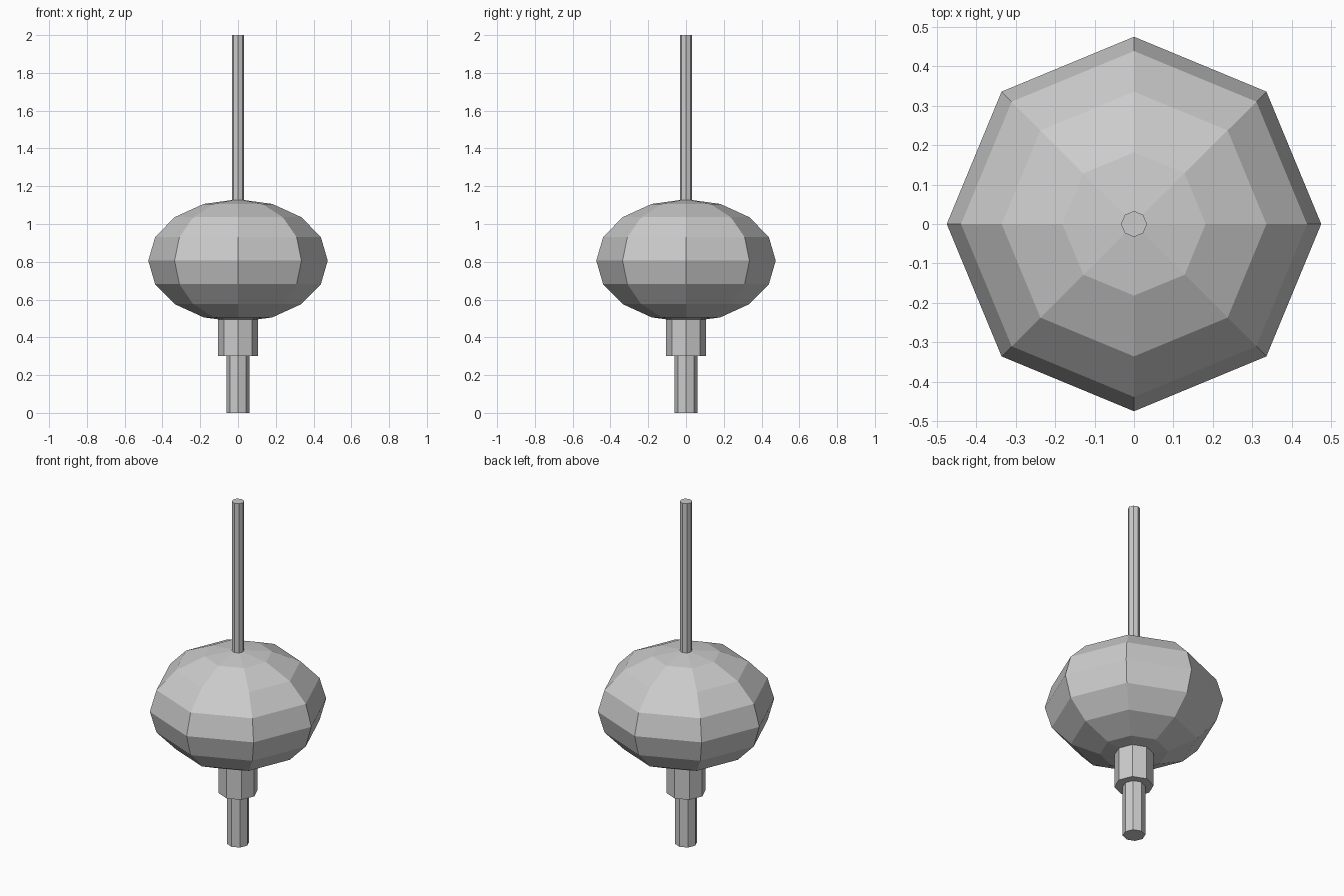
import bpy, bmesh, math

if "Cube" in bpy.data.objects:
    bpy.data.objects.remove(bpy.data.objects["Cube"])

SIDES = 8

def lathe(name, profile):
    """Flat-shaded eight-sided turned part from (radius, height) points; radius 0 is a pole."""
    bm = bmesh.new()
    rings = []
    for r, z in profile:
        if r == 0:
            rings.append([bm.verts.new((0, 0, z))] * SIDES)
        else:
            rings.append([bm.verts.new((r * math.cos(i * math.tau / SIDES),
                                        r * math.sin(i * math.tau / SIDES), z))
                          for i in range(SIDES)])
    for low, high in zip(rings, rings[1:]):
        for i in range(SIDES):
            j = (i + 1) % SIDES
            bm.faces.new(list(dict.fromkeys((low[i], low[j], high[j], high[i]))))
    # close open ends
    if profile[0][0]:
        bm.faces.new(rings[0][::-1])
    if profile[-1][0]:
        bm.faces.new(rings[-1])
    bmesh.ops.recalc_face_normals(bm, faces=bm.faces)
    mesh = bpy.data.meshes.new(name)
    bm.to_mesh(mesh)
    bm.free()
    obj = bpy.data.objects.new(name, mesh)
    bpy.context.collection.objects.link(obj)
    return obj

# stem, collar and upper rod
lathe("lower_stem", [(0.06, 0.0), (0.06, 0.31)])
lathe("collar", [(0.105, 0.30), (0.105, 0.50)])
lathe("upper_rod", [(0.033, 1.11), (0.033, 2.0)])

# squashed sphere body: eight rings between the poles
body = [(0.475 * math.sin(a), 0.806 - 0.325 * math.cos(a))
        for a in (k * math.pi / 8 for k in range(1, 8))]
lathe("bulb", [(0, 0.481)] + body + [(0, 1.131)])
